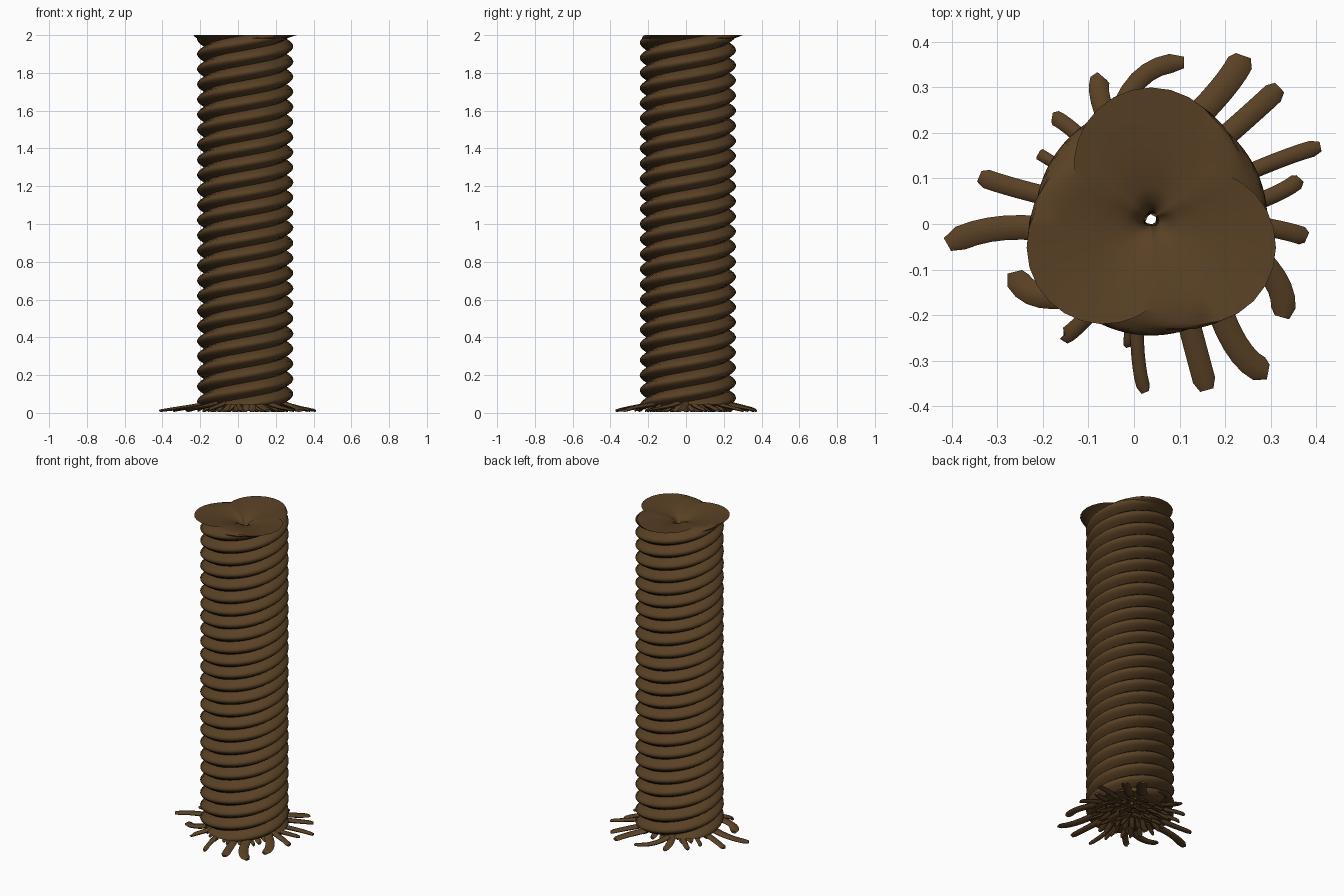
import bpy, bmesh, math, random
from mathutils import Vector

if "Cube" in bpy.data.objects:
    bpy.data.objects.remove(bpy.data.objects["Cube"])

random.seed(4)
CX, CY = 0.038, 0.01      # trunk axis
LEAD = 0.24               # height of one full turn of a strand

bark = bpy.data.materials.new("brown bark")
bark.diffuse_color = (0.1, 0.052, 0.018, 1)
bark.use_nodes = True
bark.node_tree.nodes["Principled BSDF"].inputs["Base Color"].default_value = bark.diffuse_color


def finish(name, bm, angle):
    bmesh.ops.recalc_face_normals(bm, faces=bm.faces)
    me = bpy.data.meshes.new(name)
    bm.to_mesh(me)
    bm.free()
    me.materials.append(bark)
    me.shade_smooth()
    me.set_sharp_from_angle(angle=math.radians(angle))
    ob = bpy.data.objects.new(name, me)
    bpy.context.collection.objects.link(ob)
    return ob


def bridge(bm, a, b):
    n = len(a)
    for i in range(n):
        bm.faces.new((a[i], a[(i + 1) % n], b[(i + 1) % n], b[i]))


# Trunk: three fused round strands, twisted about the axis
SEG = 14                  # points per strand


def trunk_ring(bm, z, R, r, scale=1.0, zc=None):
    """Outline of three overlapping circles, turned to suit its height."""
    turn = math.pi / 2 + (z - 2) / LEAD * math.tau
    ring = []
    for k in range(3):
        for j in range(SEG):
            psi = math.radians(-60 + 120 * j / SEG)
            rho = (R * math.cos(psi) + math.sqrt(r * r - (R * math.sin(psi)) ** 2)) * scale
            a = turn + k * math.tau / 3 + psi
            ring.append(bm.verts.new((CX + rho * math.cos(a), CY + rho * math.sin(a),
                                      z if zc is None else zc)))
    return ring


bm = bmesh.new()
rows = 300
z0, z1 = 0.045, 1.982
rings = [trunk_ring(bm, z0, 0.07, 0.185, 0.06, 0.05)]
rings += [trunk_ring(bm, z0 + (z1 - z0) * i / rows, 0.07, 0.185) for i in range(rows + 1)]
# flared lip and dished top with a small central hole
rings.append(trunk_ring(bm, 1.992, 0.10, 0.175))
rings.append(trunk_ring(bm, 2.0, 0.12, 0.17))
for s, zc in ((0.75, 1.993), (0.5, 1.984), (0.25, 1.97), (0.13, 1.955), (0.06, 1.92)):
    rings.append(trunk_ring(bm, 2.0, 0.12, 0.17, s, zc))
for a, b in zip(rings, rings[1:]):
    bridge(bm, a, b)
bridge(bm, rings[-1], rings[0])   # hole wall down the core
finish("twisted_trunk", bm, 40)


# Roots: flattened tapering tubes along a three-point bend
def root(bm, start, mid, tip, width, zs, zt, sides=8, steps=7):
    p0, p2 = Vector(start), Vector(tip)
    p1 = 2 * Vector(mid) - (p0 + p2) / 2
    rings = []
    for i in range(steps + 1):
        t = i / steps
        p = p0 * (1 - t) ** 2 + p1 * 2 * t * (1 - t) + p2 * t * t
        d = ((p1 - p0) * (1 - t) + (p2 - p1) * t).normalized()
        side = Vector((-d.y, d.x))
        z = zs + (zt - zs) * t ** 0.7
        w = width * (0.6 if i == steps else 1)
        h = 0.013 - 0.006 * t
        rings.append([bm.verts.new((*(p + side * w * math.cos(a)),
                                    max(0.0, z + h * math.sin(a))))
                      for a in (math.tau * k / sides for k in range(sides))])
    for a, b in zip(rings, rings[1:]):
        bridge(bm, a, b)
    bm.faces.new(rings[0])
    bm.faces.new(rings[-1])


# base x, y, middle x, y, tip x, y, half width
outer = [
    (-.20, -.02, -.30, -.01, -.41, -.045, .027), (-.19, .06, -.27, .082, -.34, .105, .021),
    (-.17, .13, -.19, .143, -.21, .155, .013), (-.11, .19, -.145, .215, -.18, .235, .017),
    (-.06, .23, -.075, .28, -.07, .325, .022), (-.05, .27, .02, .325, .11, .355, .021),
    (.13, .25, .20, .305, .24, .37, .029), (.19, .19, .26, .245, .32, .30, .024),
    (.24, .11, .33, .145, .41, .17, .018), (.27, .04, .32, .07, .365, .10, .018),
    (.28, 0, .33, -.015, .38, -.03, .020), (.28, -.06, .315, -.13, .325, -.205, .027),
    (.20, -.18, .23, -.275, .295, -.325, .028), (.12, -.20, .137, -.28, .16, -.365, .025),
    (0, -.22, .01, -.30, .025, -.37, .015), (-.01, -.20, -.01, -.24, -.01, -.27, .012),
    (-.09, -.20, -.13, -.23, -.155, -.245, .018), (-.14, -.18, -.215, -.155, -.262, -.105, .027),
]
bm = bmesh.new()
for bx, by, mx, my, tx, ty, w in outer:
    # extend the base inward so it merges with the trunk underside
    b = Vector((bx, by)).lerp(Vector((CX, CY)), 0.15)
    root(bm, b, (mx, my), (tx, ty), w, 0.05, 0.012)
finish("outer_roots", bm, 50)

# Short roots crowded under the trunk
bm = bmesh.new()
for radius, count in ((0.03, 6), (0.08, 13), (0.13, 19), (0.175, 24)):
    for i in range(count):
        a = math.tau * (i + random.uniform(-.3, .3)) / count
        d = Vector((math.cos(a), math.sin(a)))
        s = Vector((CX, CY)) + d * (radius - 0.02)
        t = s + d * random.uniform(.05, .08) + Vector((-d.y, d.x)) * random.uniform(-.03, .03)
        root(bm, s, (s + t) / 2 + d * 0.005, t, random.uniform(.012, .02), 0.05, 0.01, 6, 4)
finish("inner_roots", bm, 50)
